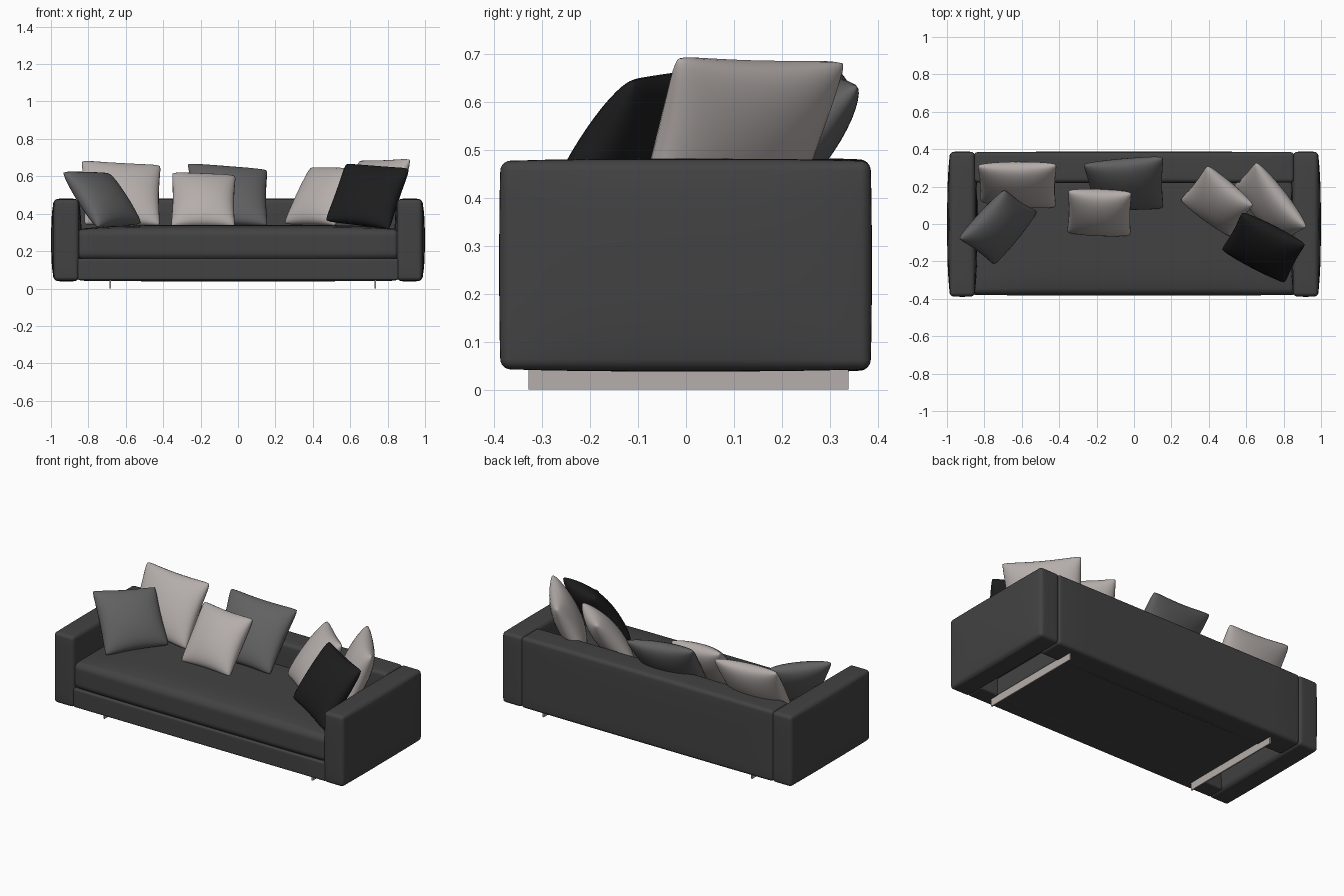
import bpy, bmesh, math
from mathutils import Vector

if "Cube" in bpy.data.objects:
    bpy.data.objects.remove(bpy.data.objects["Cube"])


def material(name, rgb):
    m = bpy.data.materials.new(name)
    m.diffuse_color = (*rgb, 1)
    m.use_nodes = True
    m.node_tree.nodes["Principled BSDF"].inputs["Base Color"].default_value = m.diffuse_color
    return m


CHARCOAL = material("charcoal fabric", (0.055, 0.055, 0.055))
GREY = material("mid grey fabric", (0.12, 0.12, 0.12))
BLACK = material("black fabric", (0.012, 0.012, 0.012))
LIGHT = material("warm light grey", (0.46, 0.42, 0.405))


def finish(bm, name, mat, smooth=True):
    bmesh.ops.recalc_face_normals(bm, faces=bm.faces)
    for f in bm.faces:
        f.smooth = smooth
    me = bpy.data.meshes.new(name)
    bm.to_mesh(me)
    bm.free()
    me.materials.append(mat)
    ob = bpy.data.objects.new(name, me)
    bpy.context.collection.objects.link(ob)
    return ob


def padded_block(name, lo, hi, r, bulge=(0, 0, 0), power=3, mat=CHARCOAL):
    """Rounded box whose faces swell outwards by bulge."""
    lo, hi = Vector(lo), Vector(hi)
    mid, half = (lo + hi) / 2, (hi - lo) / 2
    bm = bmesh.new()
    bmesh.ops.create_cube(bm, size=2)
    bmesh.ops.subdivide_edges(bm, edges=bm.edges[:], cuts=15, use_grid_fill=True)
    flat = 10 / 16
    for v in bm.verts:
        inner, off = Vector(), Vector()
        for i in range(3):
            t, core = v.co[i], half[i] - r
            if abs(t) <= flat + 1e-5:
                inner[i] = t / flat * core
            else:
                s = math.copysign(1, t)
                inner[i] = s * core
                off[i] = s * math.tan(math.pi / 4 * (abs(t) - flat) / (1 - flat))
        p = inner + off.normalized() * r
        n = [p[i] / half[i] for i in range(3)]
        for i in range(3):
            j, k = (i + 1) % 3, (i + 2) % 3
            p[i] += bulge[i] * n[i] * (1 - abs(n[j]) ** power) * (1 - abs(n[k]) ** power)
        v.co = p + mid
    return finish(bm, name, mat)


def pillow(name, tl, tr, bl, br, mat, thick=0.15, n=20):
    """Stuffed square pillow stretched between four corner points."""
    tl, tr, bl, br = map(Vector, (tl, tr, bl, br))
    normal = (tr - tl + br - bl).cross(tl - bl + tr - br).normalized()
    bm = bmesh.new()
    for side in (-1, 1):
        rows = []
        for a in range(n + 1):
            row = []
            for b in range(n + 1):
                u = math.sin(math.pi / 2 * (2 * a / n - 1))
                w = math.sin(math.pi / 2 * (2 * b / n - 1))
                # edges pulled in between the corners, corners blunted
                blunt = 1 - 0.035 * (u * w) ** 8
                pu = u * (1 - 0.05 * (1 - w * w)) * blunt
                pw = w * (1 - 0.05 * (1 - u * u)) * blunt
                s, t = (pu + 1) / 2, (pw + 1) / 2
                p = bl.lerp(br, s).lerp(tl.lerp(tr, s), t)
                h = max(0, (1 - u * u) * (1 - w * w)) ** 0.43
                row.append(bm.verts.new(p + normal * side * (h * thick / 2)))
            rows.append(row)
        for a in range(n):
            for b in range(n):
                bm.faces.new((rows[a][b], rows[a + 1][b], rows[a + 1][b + 1], rows[a][b + 1]))
    bmesh.ops.remove_doubles(bm, verts=bm.verts, dist=0.0002)
    return finish(bm, name, mat)


# Sofa body: front rail across the full width, base core stopping at the legs
padded_block("front_rail", (-0.858, -0.38, 0.045), (0.858, -0.27, 0.16), 0.01)
padded_block("base", (-0.69, -0.36, 0.046), (0.742, 0.26, 0.165), 0.006)
padded_block("seat_cushion", (-0.862, -0.378, 0.158), (0.862, 0.365, 0.316), 0.034, (0, 0.004, 0.024), 6)
padded_block("backrest", (-0.856, 0.222, 0.042), (0.856, 0.384, 0.477), 0.02, (0, 0.003, 0.004))
for side, label in ((-1, "left"), (1, "right")):
    x0, x1 = sorted((side * 0.852, side * 0.984))
    padded_block(label + "_arm", (x0, -0.386, 0.043), (x1, 0.384, 0.476), 0.02, (0.015, 0.003, 0.005))

# Blade legs
for label, x in (("left", -0.683), ("right", 0.735)):
    bm = bmesh.new()
    bmesh.ops.create_cube(bm, size=1)
    for v in bm.verts:
        v.co = Vector((x + v.co.x * 0.008, 0.005 + v.co.y * 0.666, 0.026 + v.co.z * 0.052))
    finish(bm, label + "_leg", LIGHT, False)

# Loose pillows: top left, top right, bottom left, bottom right corners
pillow("pillow_left_back", (-0.84, 0.315, 0.685), (-0.41, 0.32, 0.66),
       (-0.825, 0.12, 0.34), (-0.415, 0.09, 0.335), LIGHT)
pillow("pillow_left_front", (-0.94, -0.08, 0.625), (-0.69, 0.185, 0.615),
       (-0.75, -0.22, 0.325), (-0.515, 0.07, 0.345), GREY)
pillow("pillow_centre_back", (-0.275, 0.32, 0.67), (0.16, 0.36, 0.635),
       (-0.22, 0.085, 0.34), (0.16, 0.085, 0.335), GREY)
pillow("pillow_centre_front", (-0.355, 0.18, 0.62), (-0.01, 0.168, 0.605),
       (-0.36, -0.045, 0.33), (-0.015, -0.06, 0.33), LIGHT)
pillow("pillow_right_inner", (0.39, 0.315, 0.648), (0.64, 0.10, 0.643),
       (0.245, 0.13, 0.345), (0.52, -0.07, 0.335), LIGHT)
pillow("pillow_right_back", (0.65, 0.335, 0.685), (0.925, -0.02, 0.695),
       (0.535, 0.215, 0.35), (0.80, -0.105, 0.34), LIGHT)
pillow("pillow_right_front", (0.575, 0.065, 0.668), (0.92, -0.11, 0.643),
       (0.465, -0.135, 0.36), (0.81, -0.315, 0.315), BLACK)
